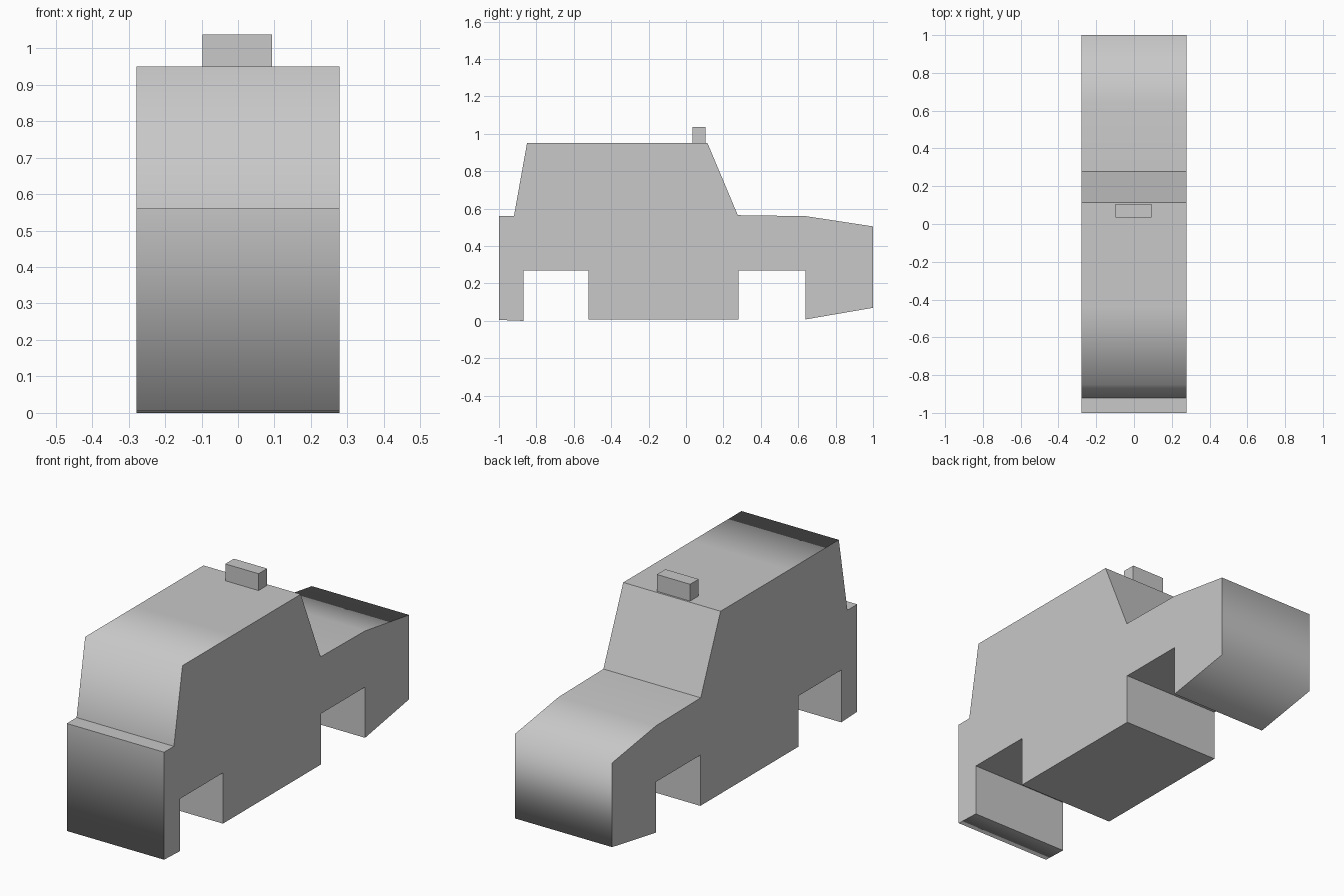
import bpy, bmesh

HALF_WIDTH = 0.278

default_cube = bpy.data.objects.get("Cube")
if default_cube:
    bpy.data.objects.remove(default_cube, do_unlink=True)

# One plain grey for the whole vehicle
grey = bpy.data.materials.new("plain grey")
grey.use_nodes = True
colour = (0.58, 0.58, 0.58, 1)
grey.diffuse_color = colour
grey.node_tree.nodes["Principled BSDF"].inputs["Base Color"].default_value = colour


def extrude_profile(name, profile, x_min, x_max, soft=()):
    """Extrude a (y, z) outline across x; corners listed in soft are shaded smooth."""
    bm = bmesh.new()
    right = [bm.verts.new((x_min, y, z)) for y, z in profile]
    left = [bm.verts.new((x_max, y, z)) for y, z in profile]
    bm.faces.new(right)
    bm.faces.new(left)
    count = len(profile)
    for i in range(count):
        j = (i + 1) % count
        bm.faces.new((right[i], right[j], left[j], left[i]))
    bmesh.ops.recalc_face_normals(bm, faces=bm.faces)
    for face in bm.faces:
        face.smooth = True
    for edge in bm.edges:
        edge.smooth = False
    for i, point in enumerate(profile):
        if point in soft:
            bm.edges.get((right[i], left[i])).smooth = True
    mesh = bpy.data.meshes.new(name)
    bm.to_mesh(mesh)
    bm.free()
    mesh.materials.append(grey)
    obj = bpy.data.objects.new(name, mesh)
    bpy.context.collection.objects.link(obj)
    return obj


# Rounded-looking corners of the body
roof_mid, roof_rear = (-0.44, 0.95), (-0.85, 0.95)
hood_bend, nose_top, nose_bottom = (0.64, 0.56), (1.0, 0.505), (1.0, 0.07)
tail_bottom = (-1.0, 0.005)

# Body outline with both wheel arches cut out
body_profile = [
    tail_bottom, (-1.0, 0.56), (-0.92, 0.56),               # tail and ledge
    roof_rear, roof_mid, (0.115, 0.95),                      # cabin roof
    (0.277, 0.565), hood_bend, nose_top, nose_bottom,        # windshield, hood, nose
    (0.64, 0.008), (0.64, 0.27), (0.28, 0.27), (0.28, 0.008),        # hood-side arch
    (-0.52, 0.008), (-0.52, 0.27), (-0.87, 0.27), (-0.87, 0.0),      # tail-side arch
]
extrude_profile("vehicle_body", body_profile, -HALF_WIDTH, HALF_WIDTH,
                soft=(roof_mid, roof_rear, hood_bend, nose_top, nose_bottom, tail_bottom))

# Small roof sign box above the windshield
sign_profile = [(0.035, 0.945), (0.035, 1.037), (0.105, 1.037), (0.105, 0.945)]
extrude_profile("roof_sign", sign_profile, -0.097, 0.093)
